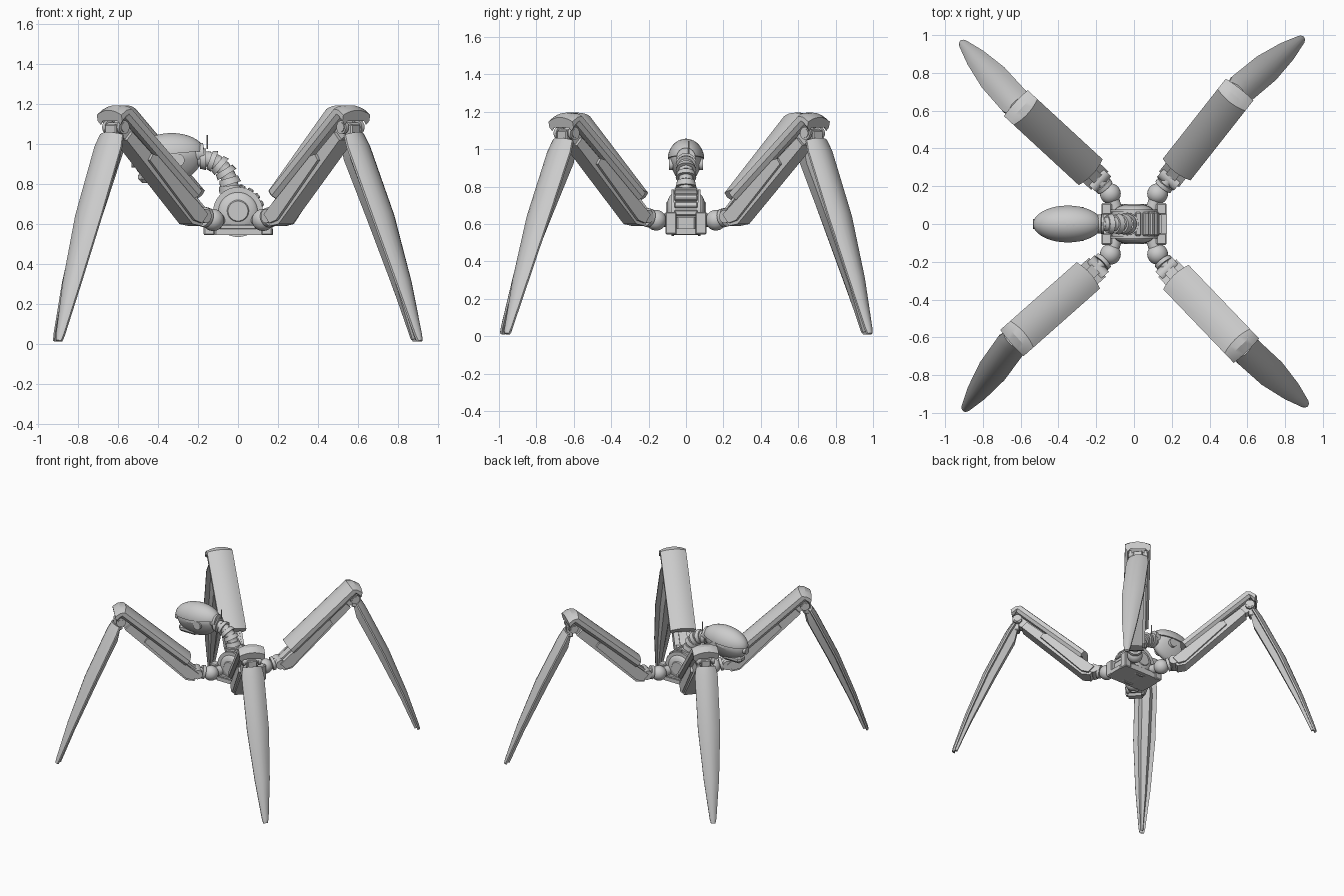
import bpy, bmesh
from math import radians, sin, cos, pi, atan2
from mathutils import Matrix, Vector

cube = bpy.data.objects.get("Cube")
if cube:
    bpy.data.objects.remove(cube, do_unlink=True)

grey = bpy.data.materials.new("plain_grey")
grey.use_nodes = True
grey.diffuse_color = (0.6, 0.6, 0.6, 1)
grey.node_tree.nodes["Principled BSDF"].inputs["Base Color"].default_value = (0.6, 0.6, 0.6, 1)


def finish(name, bm, frame=Matrix()):
    """Turn a bmesh into an object, smooth with sharp edges kept."""
    bmesh.ops.recalc_face_normals(bm, faces=bm.faces)
    for f in bm.faces:
        f.smooth = True
    for e in bm.edges:
        e.smooth = e.calc_face_angle(pi) < radians(28)
    bm.transform(frame)
    mesh = bpy.data.meshes.new(name)
    bm.to_mesh(mesh)
    bm.free()
    mesh.materials.append(grey)
    ob = bpy.data.objects.new(name, mesh)
    bpy.context.collection.objects.link(ob)
    return ob


def loft(name, rings, frame=Matrix()):
    """Skin equal rings of points and cap both ends."""
    bm = bmesh.new()
    vs = [[bm.verts.new(p) for p in ring] for ring in rings]
    n = len(vs[0])
    for a, b in zip(vs, vs[1:]):
        for i in range(n):
            j = (i + 1) % n
            bm.faces.new((a[i], a[j], b[j], b[i]))
    bm.faces.new(vs[0])
    bm.faces.new(vs[-1])
    return finish(name, bm, frame)


def plate(name, profile, width, frame, y=0):
    """Extrude an (x, z) profile across y."""
    return loft(name, [[(x, y + s * width / 2, z) for x, z in profile] for s in (-1, 1)], frame)


def box(name, size, at, frame=Matrix(), bevel=0.006):
    bm = bmesh.new()
    bmesh.ops.create_cube(bm, size=1)
    bm.transform(Matrix.Translation(at) @ Matrix.Diagonal((*size, 1)))
    bmesh.ops.bevel(bm, geom=bm.edges[:], offset=bevel, segments=1, affect='EDGES')
    return finish(name, bm, frame)


def rod(name, at, axis, radius, length, frame=Matrix(), top=None, sides=24):
    """Cylinder or cone centred at a point along an axis."""
    bm = bmesh.new()
    bmesh.ops.create_cone(bm, cap_ends=True, segments=sides, radius1=radius,
                          radius2=radius if top is None else top, depth=length)
    turn = Vector(axis).to_track_quat('Z', 'Y').to_matrix().to_4x4()
    return finish(name, bm, frame @ Matrix.Translation(at) @ turn)


def ball(name, at, size, cut=None, tilt=0, squeeze=0):
    """Ellipsoid, optionally cut from below and narrowed at the bottom."""
    bm = bmesh.new()
    bmesh.ops.create_uvsphere(bm, u_segments=36, v_segments=20, radius=1)
    if cut is not None:
        geom = bm.verts[:] + bm.edges[:] + bm.faces[:]
        got = bmesh.ops.bisect_plane(bm, geom=geom, plane_co=(0, 0, cut), plane_no=(0, 0, 1), clear_inner=True)
        edges = [g for g in got['geom_cut'] if isinstance(g, bmesh.types.BMEdge)]
        bmesh.ops.contextual_create(bm, geom=edges)
    for v in bm.verts:
        if v.co.z < 0:
            v.co.y *= 1 + squeeze * v.co.z
    return finish(name, bm, Matrix.Translation(at) @ Matrix.Rotation(radians(tilt), 4, 'Y') @ Matrix.Diagonal((*size, 1)))


# Torso: drum lying across the body, domed ends, base slab
rod("torso_drum", (0, 0, 0.66), (0, 1, 0), 0.118, 0.15, sides=40)
for side, tag in ((-1, "front"), (1, "back")):
    ball(tag + "_dome", (0, side * 0.072, 0.66), (0.1, 0.034, 0.1))
    rod(tag + "_dome_cap", (0, side * 0.1, 0.665), (0, side, 0), 0.06, 0.014, top=0.05)
    box(tag + "_chest_rail", (0.24, 0.03, 0.025), (0, side * 0.085, 0.585))
slab = [(-0.17, 0.05), (-0.11, 0.105), (0.12, 0.105), (0.175, 0.05)]
slab += [(x, -y) for x, y in reversed(slab)]
loft("base_slab", [[(x, y, z) for x, y in slab] for z in (0.545, 0.575)])
loft("belly_block", [[(x * 0.85, y * 0.85, z) for x, y in slab] for z in (0.57, 0.635)])

# Curved slats over the rear of the drum
for i in range(6):
    a = radians(-20 + i * 20)
    frame = Matrix.Translation((0, 0, 0.66)) @ Matrix.Rotation(-a, 4, 'Y')
    box("torso_slat_%d" % i, (0.03, 0.125, 0.032), (0.12, 0, 0), frame)
for y in (-0.07, 0.07):
    rod("torso_hoop", (0, y, 0.66), (0, 1, 0), 0.125, 0.014, sides=40)

# Neck: stacked collars along a bend
rod("neck_base", (-0.035, 0, 0.775), (-0.1, 0, 1), 0.06, 0.035)
path = [Vector(p) for p in ((-0.035, 0, 0.79), (-0.05, 0, 0.84), (-0.075, 0, 0.88),
                            (-0.11, 0, 0.91), (-0.15, 0, 0.925), (-0.2, 0, 0.925))]
for i, (a, b) in enumerate(zip(path, path[1:])):
    d = b - a
    rod("neck_core_%d" % i, (a + b) / 2, d, 0.038, d.length + 0.03)
    rod("neck_collar_%d" % i, (a + b) / 2, d, 0.055, d.length * 0.62, top=0.048)

# Head: narrow lower skull, larger cap, eye and aerial
ball("skull", (-0.35, 0, 0.93), (0.172, 0.088, 0.125), tilt=-8, squeeze=0.4)
ball("skull_cap", (-0.35, 0, 0.945), (0.185, 0.098, 0.11), cut=0.05, tilt=-5)
box("jaw", (0.16, 0.085, 0.06), (-0.42, 0, 0.835), bevel=0.02)
rod("eye", (-0.52, 0, 0.91), (-1, 0, 0), 0.026, 0.03)
rod("head_socket", (-0.195, 0, 0.955), (1, 0, 0.1), 0.05, 0.05)
rod("aerial", (-0.155, 0.015, 1.01), (0, 0, 1), 0.004, 0.07, sides=8)
for s in (-1, 1):
    rod("ear_disc", (-0.3, s * 0.08, 0.92), (0, s, 0), 0.032, 0.02)


def armour_ring(x, z, pitch, half=0.093):
    """Arched section with a hollow underside, tilted to a pitch."""
    c, s = cos(radians(pitch)), sin(radians(pitch))
    top = [(half * t, -0.024 * t * t) for t in (-1, -0.75, -0.5, -0.25, 0, 0.25, 0.5, 0.75, 1)]
    under = [(half, -0.055), (half * 0.8, -0.075), (half * 0.6, -0.055)]
    under += [(-t, w) for t, w in reversed(under)]
    return [(x - w * s, t, z + w * c) for t, w in top + under]


def shin_ring(f, half, crown, run, drop):
    """Curved shell section at a fraction down the shin."""
    n = Vector((drop, 0, run)).normalized()
    mid = Vector((f * run, 0, 1.05 - f * drop)) + n * (0.02 * sin(pi * f))
    arc = [(half * t, crown * (1 - t * t)) for t in (-1, -0.7, -0.35, 0, 0.35, 0.7, 1)]
    arc += [(half, -0.012), (-half, -0.012)]
    return [mid + n * w + Vector((0, t, 0)) for t, w in arc]


def spine_ring(f, half, depth, run, drop):
    n = Vector((drop, 0, run)).normalized()
    mid = Vector((f * run, 0, 1.05 - f * drop)) + n * (0.02 * sin(pi * f))
    return [mid + n * w + Vector((0, t, 0)) for t, w in
            ((-half, 0), (half, 0), (half * 0.5, -depth), (-half * 0.5, -depth))]


# Legs: knee point, thigh bearing in degrees, foot point
legs = {"back_left": ((0.55, 0.70), 51.8, (0.895, 0.985)),
        "back_right": ((-0.615, 0.63), 137.3, (-0.915, 0.965)),
        "front_right": ((-0.635, -0.62), 221.5, (-0.9, -0.985)),
        "front_left": ((0.585, -0.66), -46.2, (0.915, -0.96))}
for leg, (knee, bearing, foot) in legs.items():
    origin = Matrix.Translation((*knee, 0))
    thigh = origin @ Matrix.Rotation(radians(bearing), 4, 'Z')

    # Hip joint and mount
    sx, sy = (1 if knee[0] > 0 else -1), (1 if knee[1] > 0 else -1)
    hip = Vector((sx * 0.125, sy * 0.16, 0.62))
    box(leg + "_hip_mount", (0.055, 0.06, 0.12), (sx * 0.145, sy * 0.08, 0.605))
    ball(leg + "_hip_ball", hip, (0.055, 0.055, 0.055))
    rod(leg + "_hip_arm", (sx * 0.11, sy * 0.12, 0.62), (sx * 0.3, sy, 0), 0.035, 0.09)
    end = thigh @ Vector((-0.56, 0, 0.65))
    rod(leg + "_hip_link", (hip + end) / 2, end - hip, 0.03, (end - hip).length)
    rod(leg + "_hip_ring", hip.lerp(end, 0.45), end - hip, 0.05, 0.022)
    rod(leg + "_hip_pin", (-0.585, 0, 0.64), (0, 1, 0), 0.035, 0.115, thigh)

    # Thigh: arched armour, inner beam, tapered lower panels
    stations = ((-0.54, 0.785, 40), (-0.07, 1.195, 38), (-0.025, 1.195, 8), (0.02, 1.17, -12))
    loft(leg + "_thigh_armour", [armour_ring(*s) for s in stations], thigh)
    plate(leg + "_thigh_beam", [(-0.6, 0.655), (-0.575, 0.61), (-0.02, 1.06), (-0.05, 1.12)], 0.06, thigh)
    plate(leg + "_thigh_fin", [(-0.6, 0.64), (-0.56, 0.59), (-0.5, 0.6), (-0.06, 1.02), (-0.1, 1.06)], 0.1, thigh)
    for s in (-1, 1):
        plate(leg + "_thigh_side_panel", [(-0.59, 0.65), (-0.55, 0.605), (-0.5, 0.62), (-0.2, 0.92),
                                          (-0.22, 0.95), (-0.26, 0.94)], 0.018, thigh, s * 0.058)
        rod(leg + "_knee_disc", (-0.03, s * 0.055, 1.085), (0, 1, 0), 0.034, 0.02, thigh)
    rod(leg + "_knee_pin", (-0.03, 0, 1.085), (0, 1, 0), 0.024, 0.14, thigh)

    # Shin: curved shell with an inner spine
    dx, dy = foot[0] - knee[0], foot[1] - knee[1]
    run, drop = (dx * dx + dy * dy) ** 0.5, 1.035
    shin = origin @ Matrix.Rotation(atan2(dy, dx), 4, 'Z')
    box(leg + "_knee_block", (0.05, 0.07, 0.09), (-0.015, 0, 1.055), shin)
    shell = ((0, 0.07, 0.028), (0.06, 0.082, 0.034), (0.4, 0.08, 0.034), (0.72, 0.055, 0.024), (0.97, 0.024, 0.012), (1, 0.016, 0.008))
    loft(leg + "_shin_shell", [shin_ring(*s, run, drop) for s in shell], shin)
    spine = ((0.01, 0.045, 0.035), (0.1, 0.055, 0.06), (0.4, 0.05, 0.055), (0.75, 0.032, 0.038), (0.985, 0.012, 0.028))
    loft(leg + "_shin_spine", [spine_ring(*s, run, drop) for s in spine], shin)
